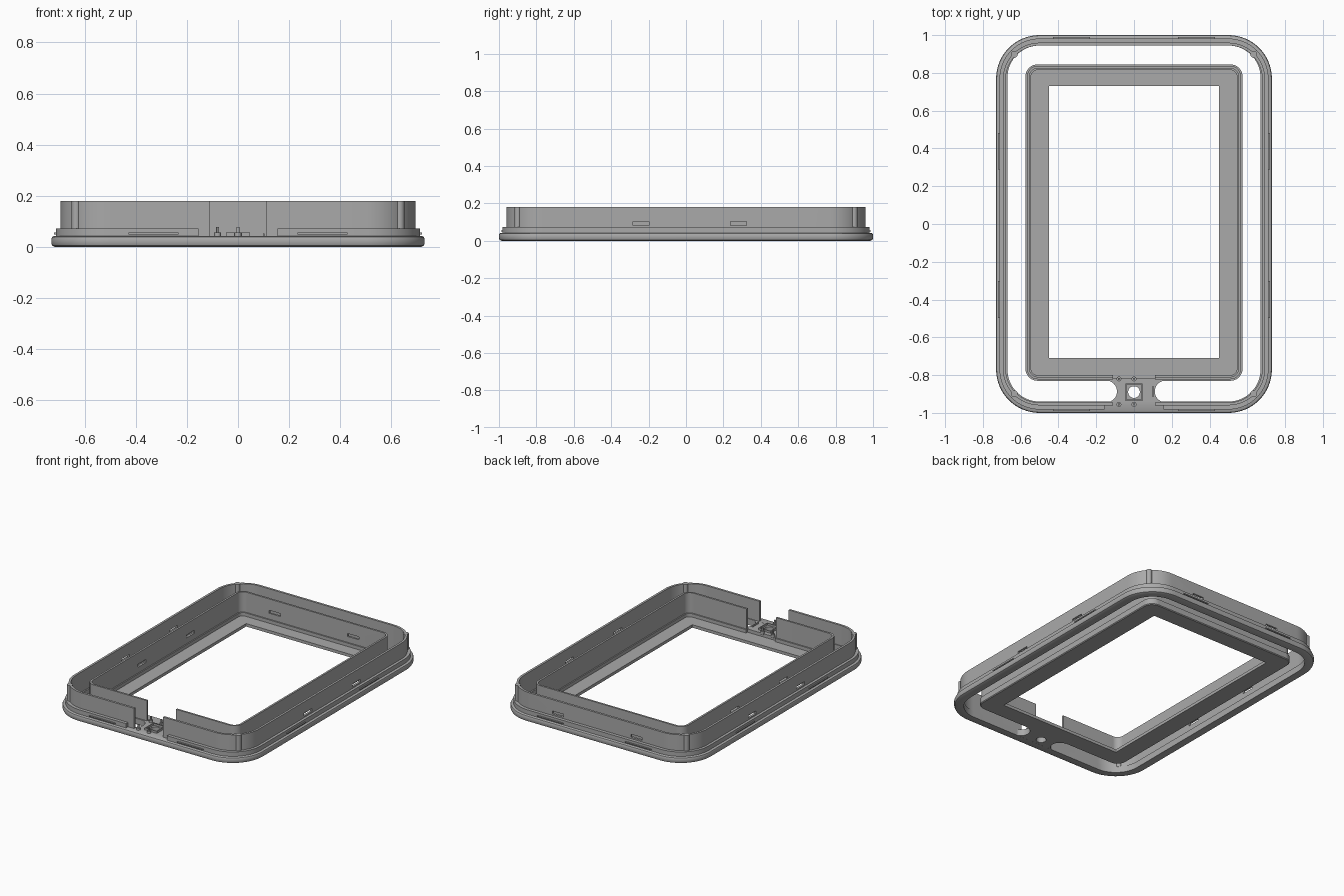
import bpy, bmesh, math

if "Cube" in bpy.data.objects:
    bpy.data.objects.remove(bpy.data.objects["Cube"])

grey = bpy.data.materials.new("plain grey")
grey.diffuse_color = (0.40, 0.40, 0.40, 1)
grey.use_nodes = True
grey.node_tree.nodes["Principled BSDF"].inputs["Base Color"].default_value = grey.diffuse_color


def finish(name, bm):
    bmesh.ops.recalc_face_normals(bm, faces=bm.faces)
    me = bpy.data.meshes.new(name)
    bm.to_mesh(me)
    bm.free()
    ob = bpy.data.objects.new(name, me)
    bpy.context.collection.objects.link(ob)
    me.materials.append(grey)
    return ob


def path(hx, y0, y1, r, gap, seg=16):
    """Rounded rectangle that starts and ends at the front, on either side of a gap."""
    pts = [(gap, y0)]
    corners = [(hx - r, y0 + r, -90), (hx - r, y1 - r, 0),
               (r - hx, y1 - r, 90), (r - hx, y0 + r, 180)]
    for cx, cy, a0 in corners:
        for i in range(seg + 1):
            a = math.radians(a0 + 90 * i / seg)
            pts.append((cx + r * math.cos(a), cy + r * math.sin(a)))
    if gap:
        pts.append((-gap, y0))
    return pts


def ring(name, sections, gap=0.0):
    """Closed cross-section of (half width, front y, back y, radius, z) swept round the frame."""
    bm = bmesh.new()
    loops = [[bm.verts.new((x, y, s[4])) for x, y in path(*s[:4], gap)] for s in sections]
    n, m = len(loops[0]), len(loops)
    for j in range(m):
        a, b = loops[j], loops[(j + 1) % m]
        for i in range(n if not gap else n - 1):
            k = (i + 1) % n
            bm.faces.new((a[i], a[k], b[k], b[i]))
    if gap:
        bm.faces.new([l[0] for l in loops])
        bm.faces.new([l[-1] for l in loops])
    return finish(name, bm)


def wall(name, outer, thick, z0, z1, gap):
    hx, y0, y1, r = outer
    inner = (hx - thick, y0 + thick, y1 - thick, r - thick)
    return ring(name, [(*outer, z0), (*outer, z1), (*inner, z1), (*inner, z0)], gap)


def boxes(name, items):
    bm = bmesh.new()
    for c, s in items:
        vs = bmesh.ops.create_cube(bm, size=1)["verts"]
        bmesh.ops.scale(bm, vec=s, verts=vs)
        bmesh.ops.translate(bm, vec=c, verts=vs)
    return finish(name, bm)


def posts(name, spots, radius, z0, z1, seg=16):
    bm = bmesh.new()
    for x, y in spots:
        vs = bmesh.ops.create_cone(bm, cap_ends=True, segments=seg, radius1=radius,
                                   radius2=radius, depth=z1 - z0)["verts"]
        bmesh.ops.translate(bm, vec=(x, y, (z0 + z1) / 2), verts=vs)
    return finish(name, bm)


# outer ring: rounded lower rim, step and upright wall with a front gap
ring("outer_rim", [
    (0.67, -0.94, 0.945, 0.17, 0.0), (0.715, -0.985, 0.985, 0.215, 0.0),
    (0.726, -0.996, 0.996, 0.226, 0.005), (0.73, -1.0, 1.0, 0.23, 0.014),
    (0.73, -1.0, 1.0, 0.23, 0.032), (0.727, -0.997, 0.997, 0.227, 0.039),
    (0.72, -0.99, 0.99, 0.22, 0.043), (0.67, -0.94, 0.945, 0.17, 0.043)])
wall("rim_step", (0.712, -0.982, 0.982, 0.212), 0.025, 0.04, 0.073, 0.155)
outer_wall = wall("outer_wall", (0.694, -0.96, 0.96, 0.194), 0.015, 0.035, 0.18, 0.11)

# inner frame: flat plate with a window, low flange and upright wall
ring("screen_plate", [
    (0.45, -0.71, 0.73, 0.002, 0.0), (0.57, -0.825, 0.84, 0.06, 0.0),
    (0.575, -0.83, 0.845, 0.065, 0.005), (0.575, -0.83, 0.845, 0.065, 0.02),
    (0.45, -0.71, 0.73, 0.002, 0.02)])
wall("inner_flange", (0.575, -0.83, 0.845, 0.065), 0.03, 0.015, 0.043, 0.11)
inner_wall = wall("inner_wall", (0.566, -0.822, 0.837, 0.056), 0.013, 0.015, 0.18, 0.11)

# latch windows through the walls
outer_cut = boxes("outer_window_cutter",
                  [((0, y, 0.093), (1.6, 0.085, 0.02)) for y in (-0.24, 0.28)] +
                  [((x, 0.95, 0.093), (0.085, 0.1, 0.02)) for x in (-0.3, 0.29)])
inner_cut = boxes("inner_window_cutter",
                  [((-0.56, y, 0.093), (0.1, 0.085, 0.02)) for y in (-0.24, 0.28)] +
                  [((x, 0.83, 0.093), (0.085, 0.1, 0.02)) for x in (-0.3, 0.29)])
for ob, cut in ((outer_wall, outer_cut), (inner_wall, inner_cut)):
    mod = ob.modifiers.new("windows", "BOOLEAN")
    mod.operation, mod.object, mod.solver = "DIFFERENCE", cut, "EXACT"
    cut.hide_render = True
    cut.hide_set(True)

# rounded ribs on the four wall corners
posts("corner_ribs", [(sx * 0.633, sy * 0.899) for sx in (-1, 1) for sy in (-1, 1)],
      0.018, 0.04, 0.18)

# thin snap tabs along the step
tabs = [((sx * 0.713, y, 0.053), (0.012, 0.195, 0.007)) for sx in (-1, 1) for y in (-0.4, 0.385)]
tabs += [((sx * 0.33, sy * 0.983, 0.053), (0.195, 0.012, 0.007)) for sx in (-1, 1) for sy in (-1, 1)]
boxes("snap_tabs", tabs)

# front bridge with concave ends and a round hole
arc = [math.radians(a) for a in range(-90, 91, 9)]
r, cy = 0.0575, -0.8865
left = [(-0.1475 + r * math.cos(a), cy + r * math.sin(a)) for a in arc]
right = [(0.1675 - r * math.cos(a), cy + r * math.sin(a)) for a in reversed(arc)]
outline = left + [(-0.1475, -0.815), (0.1675, -0.815)] + right + [(0.1675, -0.955), (-0.1475, -0.955)]
hole = [(0.031 * math.cos(t * math.pi / 16), -0.89 + 0.031 * math.sin(t * math.pi / 16)) for t in range(32)]
cu = bpy.data.curves.new("bridge", "CURVE")
cu.dimensions, cu.fill_mode, cu.extrude = "2D", "BOTH", 0.021
for pts in (outline, hole):
    sp = cu.splines.new("POLY")
    sp.points.add(len(pts) - 1)
    sp.use_cyclic_u = True
    for p, (x, y) in zip(sp.points, pts):
        p.co = (x, y, 0, 1)
tmp = bpy.data.objects.new("bridge_outline", cu)
bpy.context.collection.objects.link(tmp)
bpy.context.view_layer.update()
me = bpy.data.meshes.new_from_object(tmp.evaluated_get(bpy.context.evaluated_depsgraph_get()))
bpy.data.objects.remove(tmp)
bm = bmesh.new()
bm.from_mesh(me)
bmesh.ops.remove_doubles(bm, verts=bm.verts, dist=0.0002)
bmesh.ops.translate(bm, vec=(0, 0, 0.0215), verts=bm.verts)
me.materials.clear()
finish("bridge", bm)

# square collar round the hole, screw bosses and pins
boxes("sensor_collar",
      [((s * 0.043, -0.89, 0.048), (0.006, 0.092, 0.016)) for s in (-1, 1)] +
      [((0, -0.89 + s * 0.043, 0.048), (0.092, 0.006, 0.016)) for s in (-1, 1)])
spots = [(x, y) for x in (-0.08, 0.0) for y in (-0.82, -0.955)]
posts("screw_bosses", spots, 0.013, 0.035, 0.057)
posts("boss_pins", spots, 0.006, 0.05, 0.078, 12)
boxes("bridge_stop", [((0.1, -0.887, 0.046), (0.006, 0.06, 0.012))])

# smooth curves, sharp edges
bpy.ops.object.select_all(action="DESELECT")
for ob in bpy.context.scene.objects:
    if not ob.hide_render:
        ob.select_set(True)
        bpy.context.view_layer.objects.active = ob
bpy.ops.object.shade_smooth_by_angle(angle=math.radians(30))
